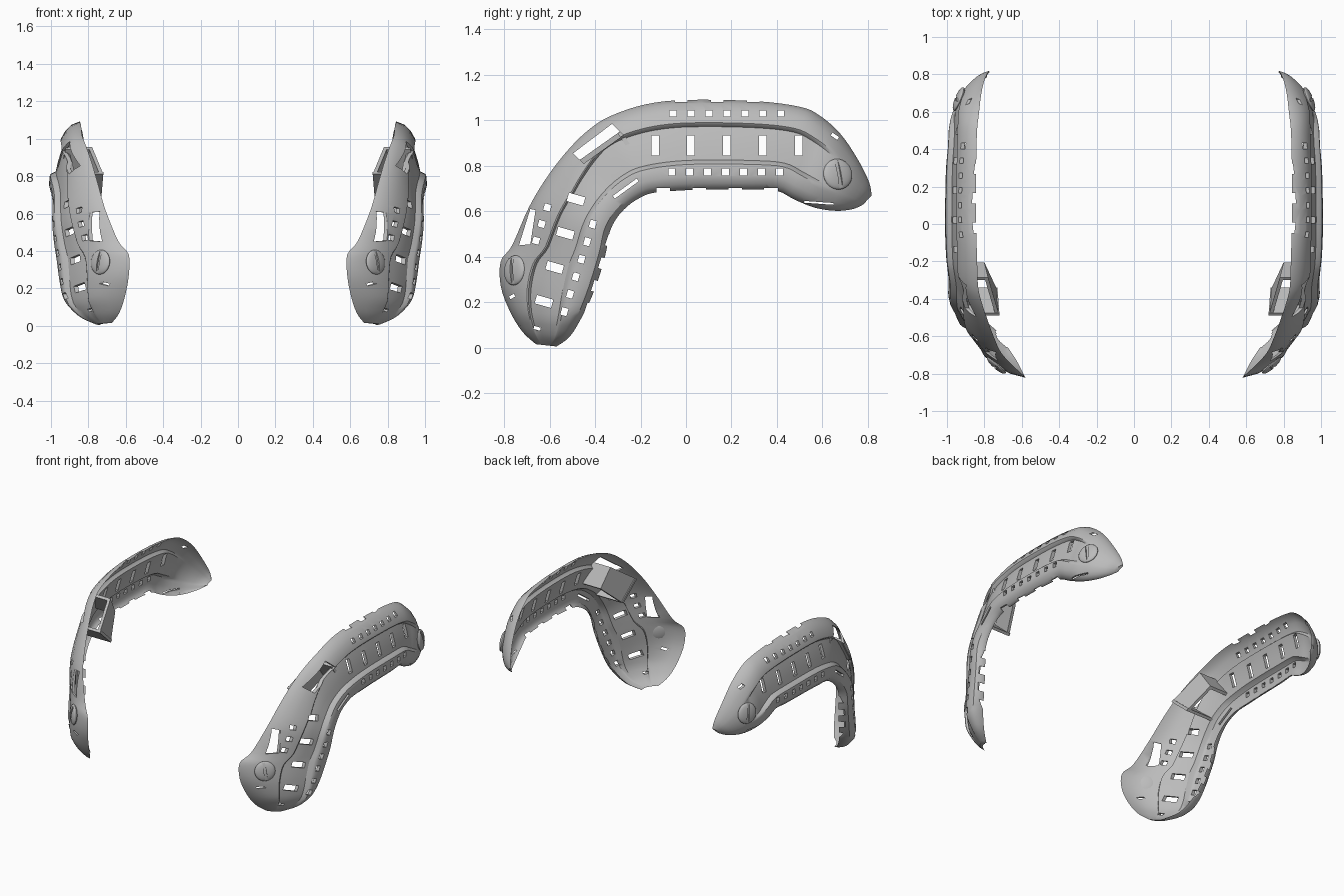
import bpy, bmesh, math
from mathutils import Vector, Matrix
from mathutils.bvhtree import BVHTree

if "Cube" in bpy.data.objects:
    bpy.data.objects.remove(bpy.data.objects["Cube"])

grey = bpy.data.materials.new("mid_grey")
grey.diffuse_color = (0.5, 0.5, 0.5, 1)
grey.use_nodes = True
grey.node_tree.nodes["Principled BSDF"].inputs["Base Color"].default_value = grey.diffuse_color

# Stations along the rail, front to rear: outer edge y z x, inner edge y z x
STATIONS = [
    (-.66, .015, .68, -.57, .005, .74), (-.72, .07, .64, -.51, .05, .81),
    (-.775, .16, .61, -.455, .14, .865), (-.815, .27, .59, -.41, .235, .895),
    (-.815, .38, .59, -.37, .35, .92), (-.765, .45, .645, -.35, .43, .935),
    (-.69, .62, .715, -.335, .51, .945), (-.605, .76, .755, -.305, .57, .95),
    (-.51, .88, .79, -.26, .62, .955), (-.42, .965, .82, -.21, .655, .96),
    (-.33, 1.02, .84, -.15, .68, .965), (-.18, 1.07, .845, -.05, .69, .97),
    (0, 1.09, .85, .08, .695, .97), (.3, 1.085, .85, .28, .695, .965),
    (.5, 1.06, .845, .40, .69, .95), (.59, 1.02, .835, .48, .65, .935),
    (.68, .94, .825, .57, .615, .91), (.755, .83, .81, .66, .602, .875),
    (.805, .73, .79, .735, .61, .835), (.817, .67, .78, .78, .63, .80)]
# Extra outward swell at each station
SWELL = [.02, .045, .066, .066, .058, .046, .033, .02, .005, 0,
         0, 0, 0, 0, .003, .014, .026, .03, .02, .005]
# Cross-section: outer band, ridge, recessed panel, ridge, inner band
PROFILE = [(0, 0), (.04, .034), (.12, .058), (.22, .068), (.255, .069), (.27, .064),
           (.30, .044), (.40, .048), (.54, .048), (.67, .044), (.70, .064),
           (.715, .069), (.75, .068), (.85, .058), (.93, .04), (.98, .016), (1, 0)]
STEPS = 4


def catmull(a, b, c, d, f):
    return [0.5 * (2 * q + (r - p) * f + (2 * p - 5 * q + 4 * r - s) * f * f
                   + (3 * q - p - 3 * r + s) * f ** 3) for p, q, r, s in zip(a, b, c, d)]


def make_object(name, bm):
    bmesh.ops.recalc_face_normals(bm, faces=bm.faces)
    me = bpy.data.meshes.new(name)
    bm.to_mesh(me)
    bm.free()
    me.materials.append(grey)
    ob = bpy.data.objects.new(name, me)
    bpy.context.collection.objects.link(ob)
    return ob


def cut(ob, cutter):
    mod = ob.modifiers.new("cut", 'BOOLEAN')
    mod.operation, mod.solver, mod.object = 'DIFFERENCE', 'EXACT', cutter
    bpy.context.view_layer.objects.active = ob
    bpy.ops.object.modifier_apply(modifier=mod.name)
    bpy.data.objects.remove(cutter)


def finish(ob, angle=32):
    bpy.ops.object.select_all(action='DESELECT')
    ob.select_set(True)
    bpy.context.view_layer.objects.active = ob
    bpy.ops.object.shade_smooth_by_angle(angle=math.radians(angle))
    ob.modifiers.new("mirror", 'MIRROR').use_mirror_merge = False


def rail_mesh():
    rows = []
    n = len(STATIONS)
    data = [st + (sw,) for st, sw in zip(STATIONS, SWELL)]
    for i in range(n - 1):
        ctrl = [data[max(0, min(n - 1, i + k))] for k in (-1, 0, 1, 2)]
        for k in range(STEPS):
            rows.append((i + k / STEPS, catmull(*ctrl, k / STEPS)))
    rows.append((n - 1, data[-1]))
    bm = bmesh.new()
    front, back = [], []
    for s, r in rows:
        o, e = Vector((r[2], r[0], r[1])), Vector((r[5], r[3], r[4]))
        size = min(1, (o - e).length / .38)
        # outer ridge sits further in along the front arm
        shift = .1 * max(0, min(1, (s - 2) / 3, (9 - s) / 2))
        fade = max(0, min(1, s / 2, (16.5 - s) / 1.5))
        f_row, b_row = [], []
        for t, h in PROFILE:
            curve = 4 * t * (1 - t)
            arch = .068 * min(1, curve ** .6)
            h = arch + (h - arch) * fade
            u = t + shift * max(0, 1 - abs(t - .265) / .265) if t < .53 else t
            p = o.lerp(e, u) + Vector((h * size + r[6] * math.sqrt(4 * u * (1 - u)), 0, 0))
            f_row.append(bm.verts.new(p))
            thick = .006 + .016 * min(1, curve * 2)
            b_row.append(bm.verts.new(p - Vector((thick, 0, 0))))
        front.append(f_row)
        back.append(b_row)
    m, w = len(rows), len(PROFILE)
    for i in range(m - 1):
        for j in range(w - 1):
            for g in (front, back):
                bm.faces.new((g[i][j], g[i + 1][j], g[i + 1][j + 1], g[i][j + 1]))
        for j in (0, w - 1):
            bm.faces.new((front[i][j], front[i + 1][j], back[i + 1][j], back[i][j]))
    for i in (0, m - 1):
        for j in range(w - 1):
            bm.faces.new((front[i][j], front[i][j + 1], back[i][j + 1], back[i][j]))
    return bm


def prism(bm, pts, x0=.3, x1=1.3):
    a = [bm.verts.new((x0, y, z)) for y, z in pts]
    b = [bm.verts.new((x1, y, z)) for y, z in pts]
    bm.faces.new(a)
    bm.faces.new(b[::-1])
    for i in range(len(pts)):
        j = (i + 1) % len(pts)
        bm.faces.new((a[i], b[i], b[j], a[j]))


def slot(bm, y, z, w, h, deg=0):
    c, s = math.cos(math.radians(deg)), math.sin(math.radians(deg))
    prism(bm, [(y + c * u - s * v, z + s * u + c * v) for u, v in
               ((-w / 2, -h / 2), (w / 2, -h / 2), (w / 2, h / 2), (-w / 2, h / 2))])


rail = make_object("side_rail", rail_mesh())
bm = bmesh.new()
rail_bm = bmesh.new()
rail_bm.from_mesh(rail.data)
tree = BVHTree.FromBMesh(rail_bm)
rail_bm.free()

# Panel slots
for i in range(5):
    slot(bm, -.136 + .158 * i, .89, .033, .088)
for i in range(4):
    slot(bm, -.484 - .047 * i, .653 - .15 * i, .075, .038, -16)
# Rows of small square holes
for i in range(7):
    slot(bm, -.057 + .079 * i, 1.03, .03, .028)
    slot(bm, -.063 + .079 * i, .773, .03, .032)
for i in range(6):
    slot(bm, -.41 - .025 * i, .543 - .077 * i, .028, .034, -16)
for i in range(3):
    slot(bm, -.61 - .025 * i, .617 - .073 * i, .03, .03, -16)
slot(bm, .655, .93, .035, .015, -35)
slot(bm, -.655, .085, .03, .014, -16)
slot(bm, -.765, .225, .025, .014, 30)
# Tapered window, strap window, strap slot and rear lip slit
prism(bm, [(-.685, .61), (-.662, .605), (-.685, .455), (-.735, .45)])
prism(bm, [(-.497, .855), (-.325, .985), (-.275, .935), (-.45, .81)])
slot(bm, -.265, .70, .13, .015, 36)
slot(bm, .585, .637, .13, .008, -4)
# Edge notches
for i in range(4):
    slot(bm, -.02 + .158 * i, 1.092, .055, .022)
    slot(bm, -.10 + .158 * i, .69, .06, .024)
    slot(bm, -.335 - .031 * i, .47 - .1 * i, .028, .05, -18)
cut(rail, make_object("rail_cutter", bm))
finish(rail)


def plate(name, corners, offset):
    bm = bmesh.new()
    a = [bm.verts.new(p) for p in corners]
    b = [bm.verts.new(Vector(p) + Vector(offset)) for p in corners]
    bm.faces.new(a)
    bm.faces.new(b[::-1])
    for i in range(4):
        j = (i + 1) % 4
        bm.faces.new((a[i], b[i], b[j], a[j]))
    finish(make_object(name, bm))


# Strap bracket on the inside of the bend: plate with two end walls
p1, p2, p3, p4 = (.72, -.49, .81), (.78, -.285, .955), (.80, -.205, .83), (.73, -.355, .69)
plate("strap_bracket_plate", [p1, p2, p3, p4], (.02, 0, 0))
for name, a, b, d in (("bracket_front_wall", p1, p4, (0, .015, .012)),
                      ("bracket_rear_wall", p2, p3, (0, -.015, -.012))):
    ends = []
    for p in (b, a):
        hit = tree.ray_cast(Vector((2, p[1], p[2])), Vector((-1, 0, 0)))[0]
        ends.append((hit.x - .01, p[1], p[2]))
    plate(name, [a, b] + ends, d)


def on_rail(y, z):
    loc, nor, _, _ = tree.ray_cast(Vector((2, y, z)), Vector((-1, 0, 0)))
    if nor.x < 0:
        nor = -nor
    side = Vector((0, 0, 1)).cross(nor).normalized()
    up = nor.cross(side)
    return Matrix((side, up, nor)).transposed().to_4x4(), loc


# Screw knobs: low domed head with a screwdriver slot
for label, y, z, radius in (("rear", .668, .763, .068), ("front", -.755, .34, .066)):
    rot, loc = on_rail(y, z)
    place = Matrix.Translation(loc) @ rot
    bm = bmesh.new()
    bmesh.ops.create_uvsphere(bm, u_segments=32, v_segments=16, radius=radius,
                              matrix=place @ Matrix.Diagonal((1, 1, .28, 1)))
    knob = make_object(label + "_knob", bm)
    bm = bmesh.new()
    bmesh.ops.create_cube(bm, size=1, matrix=place @ Matrix.Translation((0, 0, .025))
                          @ Matrix.Rotation(math.radians(8), 4, 'Z')
                          @ Matrix.Diagonal((.016, .3, .034, 1)))
    cut(knob, make_object("slot_cutter", bm))
    finish(knob)
